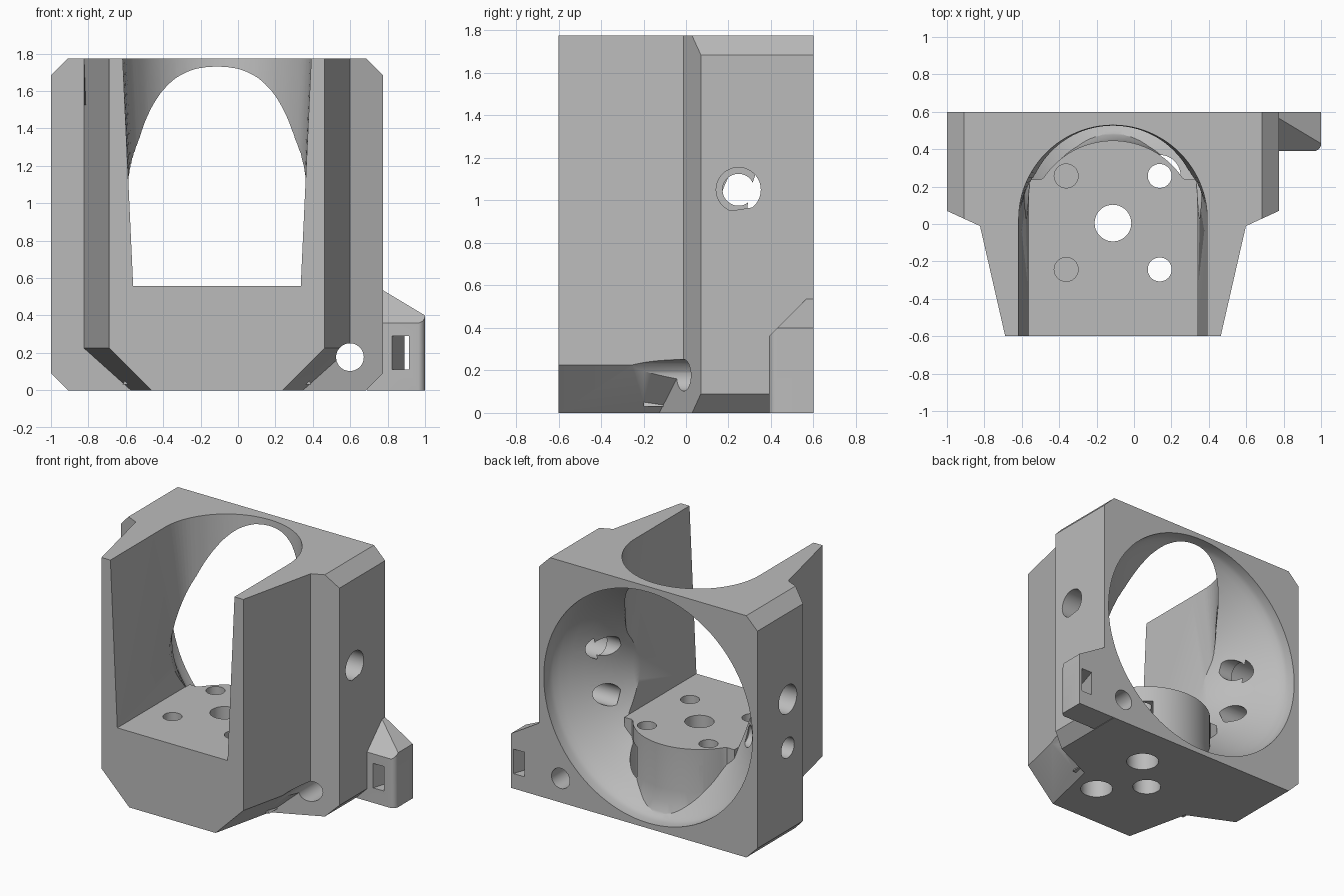
import bpy, bmesh, math
from mathutils import Vector, Matrix

if "Cube" in bpy.data.objects:
    bpy.data.objects.remove(bpy.data.objects["Cube"])

CX, CZ, H = -0.1125, 0.8875, 1.775   # bowl axis and height
FLOOR = 0.558

gray = bpy.data.materials.new("light gray plastic")
gray.use_nodes = True
gray.diffuse_color = (0.5, 0.5, 0.5, 1)
gray.node_tree.nodes["Principled BSDF"].inputs["Base Color"].default_value = (0.5, 0.5, 0.5, 1)


def finish(bm, name):
    bmesh.ops.recalc_face_normals(bm, faces=bm.faces[:])
    mesh = bpy.data.meshes.new(name)
    bm.to_mesh(mesh)
    bm.free()
    mesh.materials.append(gray)
    ob = bpy.data.objects.new(name, mesh)
    bpy.context.collection.objects.link(ob)
    return ob


def loft(name, rings):
    """Closed solid through matching rings of points."""
    bm = bmesh.new()
    rows = [[bm.verts.new(p) for p in ring] for ring in rings]
    n = len(rows[0])
    for a, b in zip(rows, rows[1:]):
        for i in range(n):
            j = (i + 1) % n
            bm.faces.new((a[i], a[j], b[j], b[i]))
    bm.faces.new(rows[0])
    bm.faces.new(rows[-1])
    return finish(bm, name)


def hull(points):
    bm = bmesh.new()
    for p in points:
        bm.verts.new(p)
    bmesh.ops.remove_doubles(bm, verts=bm.verts[:], dist=0.0001)
    bmesh.ops.convex_hull(bm, input=bm.verts[:])
    return bm


def convex(name, lo, hi, planes):
    """Box trimmed by planes given as (point, outward normal)."""
    bm = hull([(x, y, z) for x in (lo[0], hi[0]) for y in (lo[1], hi[1]) for z in (lo[2], hi[2])])
    for point, normal in planes:
        bmesh.ops.bisect_plane(bm, geom=bm.verts[:] + bm.edges[:] + bm.faces[:],
                               plane_co=point, plane_no=normal, clear_outer=True)
        points = [v.co.copy() for v in bm.verts]
        bm.free()
        bm = hull(points)
    bmesh.ops.dissolve_limit(bm, angle_limit=0.01, verts=bm.verts[:], edges=bm.edges[:])
    return finish(bm, name)


def bar(name, start, end, radius):
    """Cylinder between two points."""
    start, end = Vector(start), Vector(end)
    axis = end - start
    bm = bmesh.new()
    bmesh.ops.create_cone(bm, cap_ends=True, segments=48, radius1=radius,
                          radius2=radius, depth=axis.length)
    turn = axis.to_track_quat("Z", "Y").to_matrix().to_4x4()
    bm.transform(Matrix.Translation((start + end) / 2) @ turn)
    return finish(bm, name)


def combine(target, tool, operation):
    """Apply a boolean, using the second solver if the first changes nothing."""
    before = len(target.data.vertices)
    mod = target.modifiers.new("combine", "BOOLEAN")
    mod.operation = operation
    mod.object = tool
    for solver in ("MANIFOLD", "EXACT"):
        mod.solver = solver
        bpy.context.view_layer.update()
        graph = bpy.context.evaluated_depsgraph_get()
        mesh = bpy.data.meshes.new_from_object(target.evaluated_get(graph))
        if len(mesh.vertices) not in (0, before):
            break
    target.modifiers.clear()
    target.data = mesh
    bpy.data.objects.remove(tool)


def u_ring(radius, cy, front, z, shoulder):
    """Horizontal U outline, round at the back, with shoulders at a given depth."""
    arc = [(CX + radius * math.cos(math.pi * i / 48),
            max(shoulder, cy + radius * math.sin(math.pi * i / 48)), z) for i in range(49)]
    return [(CX + radius, front, z)] + arc + [(CX - radius, front, z)]


# Rear flange: chamfered square with slanted front flanks
planes = []
for s in (-1, 1):
    planes.append(((CX + s * 0.8875, 0.07, 0), (s * 0.08, -0.175, 0)))
    planes.append(((CX + s * 0.7975, 0, 0), (s, 0, -1)))
    planes.append(((CX + s * 0.7975, 0, H), (s, 0, 1)))
housing = convex("duct_housing", (-1, -0.5, 0), (0.775, 0.6, H), planes)

# Front body widening to the back, with chamfered lower edges
planes = []
for s in (-1, 1):
    planes.append(((CX + s * 0.576, -0.6, 0), (s * 0.59, -0.135, 0)))
    normal = Vector((s, 0, 1)).cross(Vector((s * 0.103, 0.45, 0)))
    if normal.z > 0:
        normal.negate()
    planes.append(((CX + s * 0.351, -0.6, 0), normal))
front = convex("front_body", (-1, -0.6, 0), (0.775, 0.2, H), planes)
combine(housing, front, "UNION")

# Cable tab with a sloped top and rounded corner
planes = [((0.775, 0, 0.535), (0.135, 0, 0.225)), ((0, 0.39, 0.36), (0, -1, 1))]
for k in range(1, 8):
    a = math.radians(90 * k / 8)
    n = Vector((math.cos(a), -math.sin(a), 0))
    planes.append((Vector((0.96, 0.43, 0)) + n * 0.04, n))
combine(housing, convex("cable_tab", (0.69, 0.39, 0), (1, 0.6, 0.535), planes), "UNION")

# Slanted slot through the tab
slot = [[(x, y, 0.11), (x + 0.09, y, 0.11), (x + 0.09, y, 0.29), (x, y, 0.29)]
        for x, y in ((0.818, 0.37), (0.897, 0.62))]
combine(housing, loft("slot_cutter", slot), "DIFFERENCE")

# Round bowl opening to the back
profile = [(-0.1, 0.41), (0.0, 0.45), (0.08, 0.487), (0.17, 0.542), (0.268, 0.62),
           (0.345, 0.695), (0.414, 0.763), (0.47, 0.812), (0.51, 0.838), (0.54, 0.848), (0.65, 0.848)]
rings = [[(CX + r * math.cos(math.tau * i / 96), y, CZ + r * math.sin(math.tau * i / 96))
          for i in range(96)] for y, r in profile]
combine(housing, loft("bowl_cutter", rings), "DIFFERENCE")

# Rounded pedestal with a flared foot, then the drafted channel above it
steps = [(0.03, 0.505), (0.08, 0.477), (0.15, 0.456), (0.24, 0.446), (FLOOR + 0.006, 0.446)]
pedestal = loft("pedestal", [u_ring(r, 0, -0.2, z, 0.237) for z, r in steps])
combine(housing, pedestal, "UNION")
channel = loft("channel_cutter", [u_ring(0.448, 0.002, -0.7, FLOOR, 0.24),
                                  u_ring(0.505, 0.025, -0.7, H + 0.02, 0.025)])
combine(housing, channel, "DIFFERENCE")

# Floor holes with wide recesses from below
combine(housing, bar("centre_hole", (CX, 0.005, -0.1), (CX, 0.005, 0.7), 0.098), "DIFFERENCE")
for sx in (-1, 1):
    for sy in (-1, 1):
        x, y = CX + sx * 0.25, 0.007 + sy * 0.25
        combine(housing, bar("floor_recess", (x, y, -0.1), (x, y, 0.44), 0.112), "DIFFERENCE")
        combine(housing, bar("floor_hole", (x, y, 0.2), (x, y, 0.7), 0.064), "DIFFERENCE")

# Corner mounting holes and stepped side holes
for s in (-1, 1):
    for z in (0.177, 1.6):
        x = CX + s * 0.711
        combine(housing, bar("corner_hole", (x, -0.7, z), (x, 0.7, z), 0.074), "DIFFERENCE")
    for z in (0.695, 1.05):
        for inner, radius in ((0.635, 0.105), (0.52, 0.075)):
            combine(housing, bar("side_hole", (CX + s, 0.247, z), (CX + s * inner, 0.247, z),
                                 radius), "DIFFERENCE")

# Smooth the curved surfaces while keeping hard edges
bpy.ops.object.select_all(action="DESELECT")
housing.select_set(True)
bpy.context.view_layer.objects.active = housing
bpy.ops.object.shade_smooth_by_angle(angle=math.radians(28))
